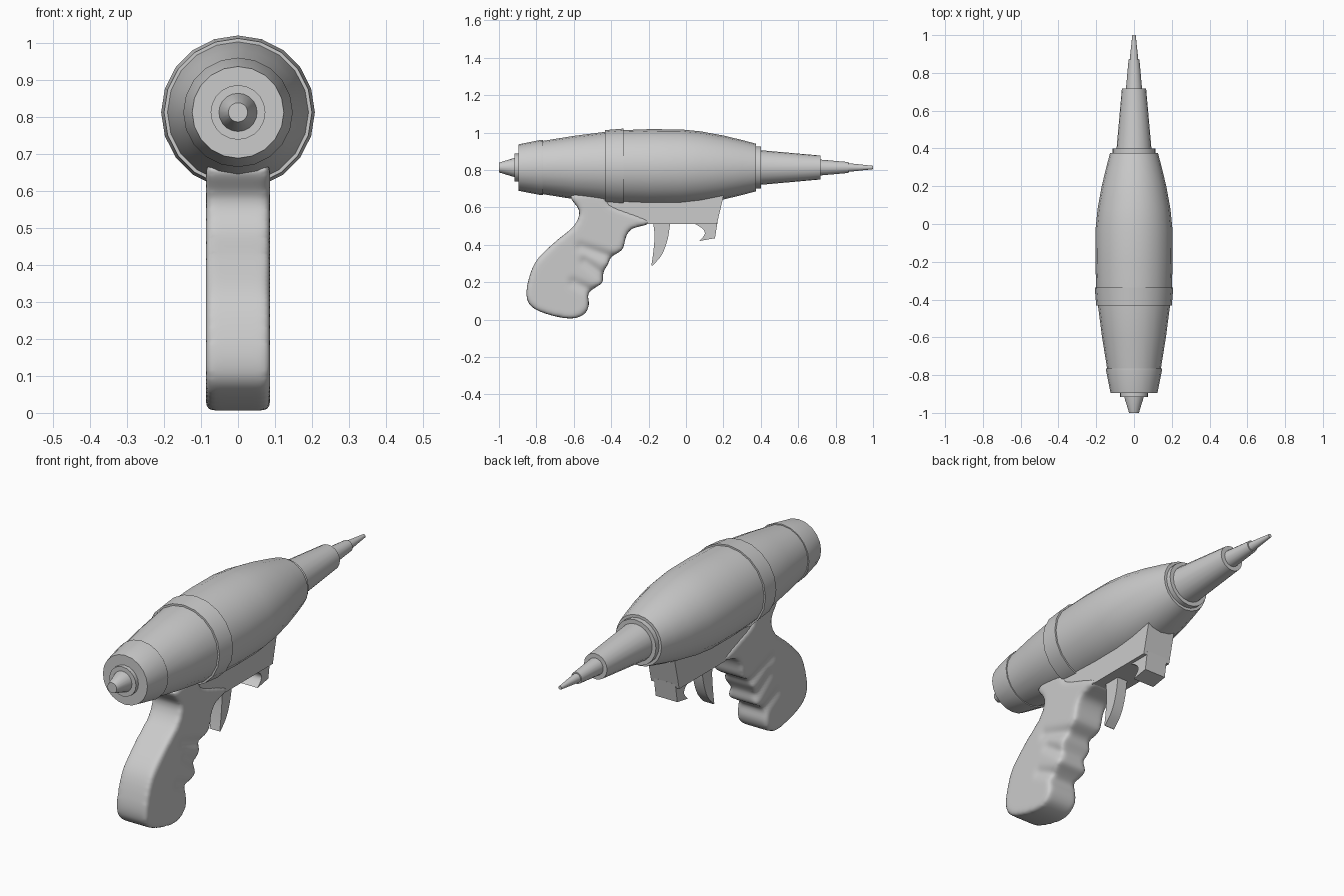
import bpy, bmesh, math
from mathutils import Vector

if "Cube" in bpy.data.objects:
    bpy.data.objects.remove(bpy.data.objects["Cube"])

SIDES = 20
AXIS_Z = 0.813

grey = bpy.data.materials.new("plain grey")
grey.use_nodes = True
COLOUR = (0.6, 0.6, 0.6, 1)
grey.diffuse_color = COLOUR
grey.node_tree.nodes["Principled BSDF"].inputs["Base Color"].default_value = COLOUR


def finish(bm, name, angle=25):
    """Turn a bmesh into a smooth-by-angle object."""
    bmesh.ops.recalc_face_normals(bm, faces=bm.faces[:])
    mesh = bpy.data.meshes.new(name)
    bm.to_mesh(mesh)
    bm.free()
    mesh.materials.append(grey)
    obj = bpy.data.objects.new(name, mesh)
    bpy.context.collection.objects.link(obj)
    bpy.ops.object.select_all(action='DESELECT')
    obj.select_set(True)
    bpy.context.view_layer.objects.active = obj
    bpy.ops.object.shade_smooth_by_angle(angle=math.radians(angle))
    return obj


def lathe(name, profile):
    """Closed solid of revolution around the gun axis, profile of (y, radius)."""
    bm = bmesh.new()
    rings = []
    for y, r in profile:
        turn = [2 * math.pi * i / SIDES for i in range(SIDES)]
        rings.append([bm.verts.new((r * math.cos(a), y, AXIS_Z + r * math.sin(a))) for a in turn])
    for a, b in zip(rings, rings[1:]):
        for i in range(SIDES):
            j = (i + 1) % SIDES
            bm.faces.new((a[i], a[j], b[j], b[i]))
    bm.faces.new(rings[0])
    bm.faces.new(rings[-1])
    return finish(bm, name)


def spline(points, steps=6, closed=True):
    """Smooth curve through the points."""
    n = len(points)
    p = [Vector(q) for q in points]
    out = []
    for i in range(n if closed else n - 1):
        if closed:
            a, b, c, d = (p[(i + k) % n] for k in (-1, 0, 1, 2))
        else:
            a, b, c, d = (p[min(max(i + k, 0), n - 1)] for k in (-1, 0, 1, 2))
        for s in range(steps):
            t = s / steps
            out.append(0.5 * (2 * b + (c - a) * t + (2 * a - 5 * b + 4 * c - d) * t * t
                              + (3 * b - a - 3 * c + d) * t ** 3))
    if not closed:
        out.append(p[-1])
    return out


def slab(name, outline, half, bevel=0.0):
    """Side outline of (y, z) extruded across x."""
    bm = bmesh.new()
    face = bm.faces.new([bm.verts.new((-half, y, z)) for y, z in outline])
    new = bmesh.ops.extrude_face_region(bm, geom=[face])["geom"]
    bmesh.ops.translate(bm, vec=(2 * half, 0, 0),
                        verts=[v for v in new if isinstance(v, bmesh.types.BMVert)])
    if bevel:
        edges = [e for e in bm.edges if abs(e.verts[0].co.x - e.verts[1].co.x) < 1e-6]
        bmesh.ops.bevel(bm, geom=edges, offset=bevel, segments=3, profile=0.5, affect='EDGES')
    return finish(bm, name)


# Turned parts from the rear to the tip
lathe("rear_nozzle", [(-1, .026), (-.915, .052), (-.9, .052)])
lathe("rear_collar", [(-.916, .074), (-.88, .074)])
lathe("rear_cap", [(-.896, .124), (-.775, .148), (-.765, .148)])
lathe("rear_body", [(-.78, .14), (-.6, .169), (-.43, .191), (-.4, .192)])
lathe("body_band", [(-.432, .2), (-.335, .208)])
lathe("front_body", [(-.36, .199), (-.2, .205), (-.03, .204), (.08, .193),
                     (.2, .171), (.3, .147), (.375, .127)])
lathe("front_collar", [(.36, .113), (.4, .113)])
lathe("barrel", [(.37, .095), (.718, .064)])
lathe("barrel_tip", [(.7, .044), (.87, .029)])
lathe("barrel_point", [(.86, .024), (1, .009)])

# Frame under the body, with the lug at its front
slab("frame", [(-.56, .68), (-.4, .51), (.165, .51), (.205, .68)], .078)
slab("front_lug", [(.02, .53), (.02, .51)]
     + [tuple(v) for v in spline([(.05, .51), (.09, .485), (.1, .455), (.07, .42)], 4, False)]
     + [(.155, .435), (.17, .53)], .06)

# Curved trigger
back_edge = spline([(-.178, .53), (-.168, .45), (-.175, .36), (-.185, .29)], 4, False)
front_edge = spline([(-.18, .288), (-.13, .345), (-.098, .43), (-.083, .53)], 4, False)
slab("trigger", back_edge + front_edge, .028)

# Grip with finger grooves pressed into its front and sides
outline = spline([(-.615, .665), (-.57, .58), (-.6, .5), (-.7, .415), (-.8, .315),
                  (-.845, .2), (-.85, .11), (-.81, .058), (-.71, .02), (-.61, .006),
                  (-.545, .028), (-.518, .08), (-.525, .135), (-.49, .168), (-.445, .2),
                  (-.443, .25), (-.415, .3), (-.4, .335), (-.34, .375), (-.322, .44),
                  (-.29, .485), (-.2, .512), (-.22, .54), (-.4, .61), (-.45, .67)])
grip = slab("grip", outline, .087)
remesh = grip.modifiers.new("even_skin", 'REMESH')
remesh.mode = 'VOXEL'
remesh.voxel_size = 0.011
soften = grip.modifiers.new("soften", 'SMOOTH')
soften.factor = 0.5
soften.iterations = 10
skin = bpy.data.meshes.new_from_object(grip.evaluated_get(bpy.context.evaluated_depsgraph_get()))
bm = bmesh.new()
bm.from_mesh(skin)
bpy.data.objects.remove(grip)

grooves = [((-.50, .15), (-.60, .20)), ((-.43, .23), (-.54, .31)), ((-.39, .33), (-.56, .39))]
for v in bm.verts:
    spot = Vector((v.co.y, v.co.z))
    dent = 0
    for start, end in grooves:
        a, b = Vector(start), Vector(end)
        t = min(max((spot - a).dot(b - a) / (b - a).length_squared, 0), 1)
        gap = (spot - a.lerp(b, t)).length
        dent += 0.016 * (1 - 0.4 * t) * math.exp(-(gap / 0.026) ** 2)
    v.co.x -= math.copysign(min(dent, abs(v.co.x)), v.co.x) * min(1, abs(v.co.x) / 0.06)
finish(bm, "grip", 60)
